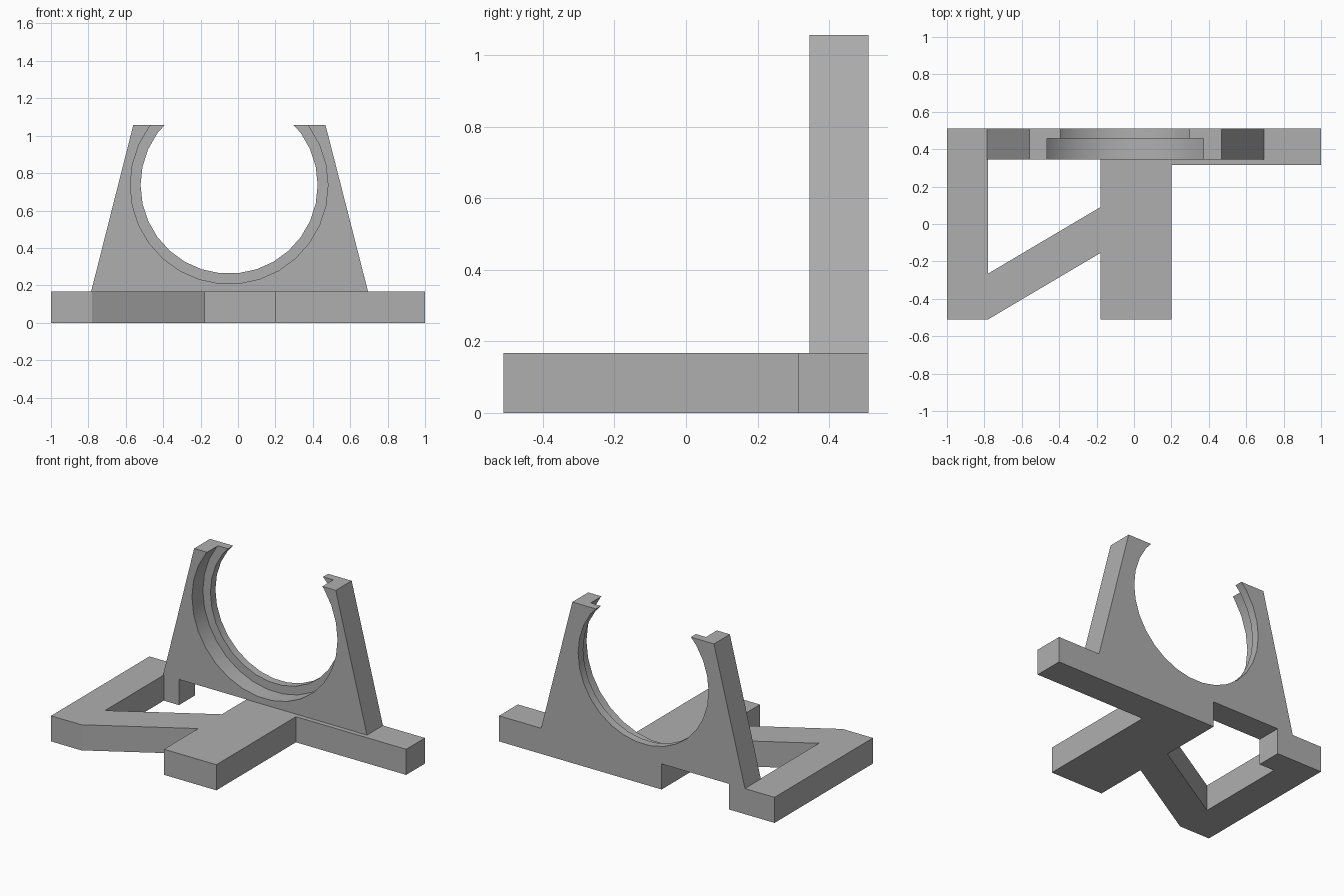
import bpy, bmesh, math
from mathutils import Vector

cube = bpy.data.objects.get("Cube")
if cube:
    bpy.data.objects.remove(cube, do_unlink=True)

grey = bpy.data.materials.new("plain grey")
grey.use_nodes = True
colour = (0.43, 0.43, 0.43, 1)
grey.diffuse_color = colour
grey.node_tree.nodes["Principled BSDF"].inputs["Base Color"].default_value = colour


def prism(name, outline, direction):
    """Extrude a closed outline of 3D points along a direction."""
    bm = bmesh.new()
    face = bm.faces.new([bm.verts.new(p) for p in outline])
    extruded = bmesh.ops.extrude_face_region(bm, geom=[face])["geom"]
    moved = [v for v in extruded if isinstance(v, bmesh.types.BMVert)]
    bmesh.ops.translate(bm, verts=moved, vec=Vector(direction))
    bmesh.ops.recalc_face_normals(bm, faces=bm.faces)
    mesh = bpy.data.meshes.new(name)
    bm.to_mesh(mesh)
    bm.free()
    mesh.materials.append(grey)
    obj = bpy.data.objects.new(name, mesh)
    bpy.context.collection.objects.link(obj)
    return obj


def bore(radius, y_start, y_end):
    """Thirty-sided cutter along y, centred on the cradle."""
    ring = [(-0.0475 + radius * math.cos(math.tau * i / 30), y_start,
             0.736 + radius * math.sin(math.tau * i / 30)) for i in range(30)]
    cutter = prism("bore_cutter", ring, (0, y_end - y_start, 0))
    cutter.hide_render = True
    return cutter


# Base: side foot, diagonal brace, centre foot and rear arm in one outline
base_height = 0.168
base_outline = [
    (-1, -0.51), (-0.78, -0.51), (-0.18, -0.155), (-0.18, -0.51),
    (0.2, -0.51), (0.2, 0.315), (1, 0.315), (1, 0.51),
    (-0.18, 0.51), (-0.18, 0.09), (-0.78, -0.265), (-0.78, 0.345),
    (-0.67, 0.345), (-0.67, 0.51), (-1, 0.51)]
prism("base", [(x, y, 0) for x, y in base_outline], (0, 0, base_height))

# Upright cradle plate, tapering upward
front, back, top = 0.345, 0.51, 1.057
plate_outline = [(-0.785, base_height), (0.695, base_height), (0.468, top), (-0.56, top)]
plate = prism("cradle_plate", [(x, front, z) for x, z in plate_outline], (0, back - front, 0))

# Round opening with a wider recess at the front
for cutter in (bore(0.4735, front - 0.1, back + 0.1), bore(0.5285, front - 0.1, 0.458)):
    cut = plate.modifiers.new("bore", 'BOOLEAN')
    cut.operation = 'DIFFERENCE'
    cut.solver = 'EXACT'
    cut.object = cutter
    bpy.context.view_layer.objects.active = plate
    bpy.ops.object.modifier_apply(modifier=cut.name)
    bpy.data.objects.remove(cutter, do_unlink=True)

# Smooth the round opening, keep the corners sharp
bpy.ops.object.select_all(action='DESELECT')
plate.select_set(True)
bpy.context.view_layer.objects.active = plate
bpy.ops.object.shade_smooth_by_angle(angle=math.radians(30))
